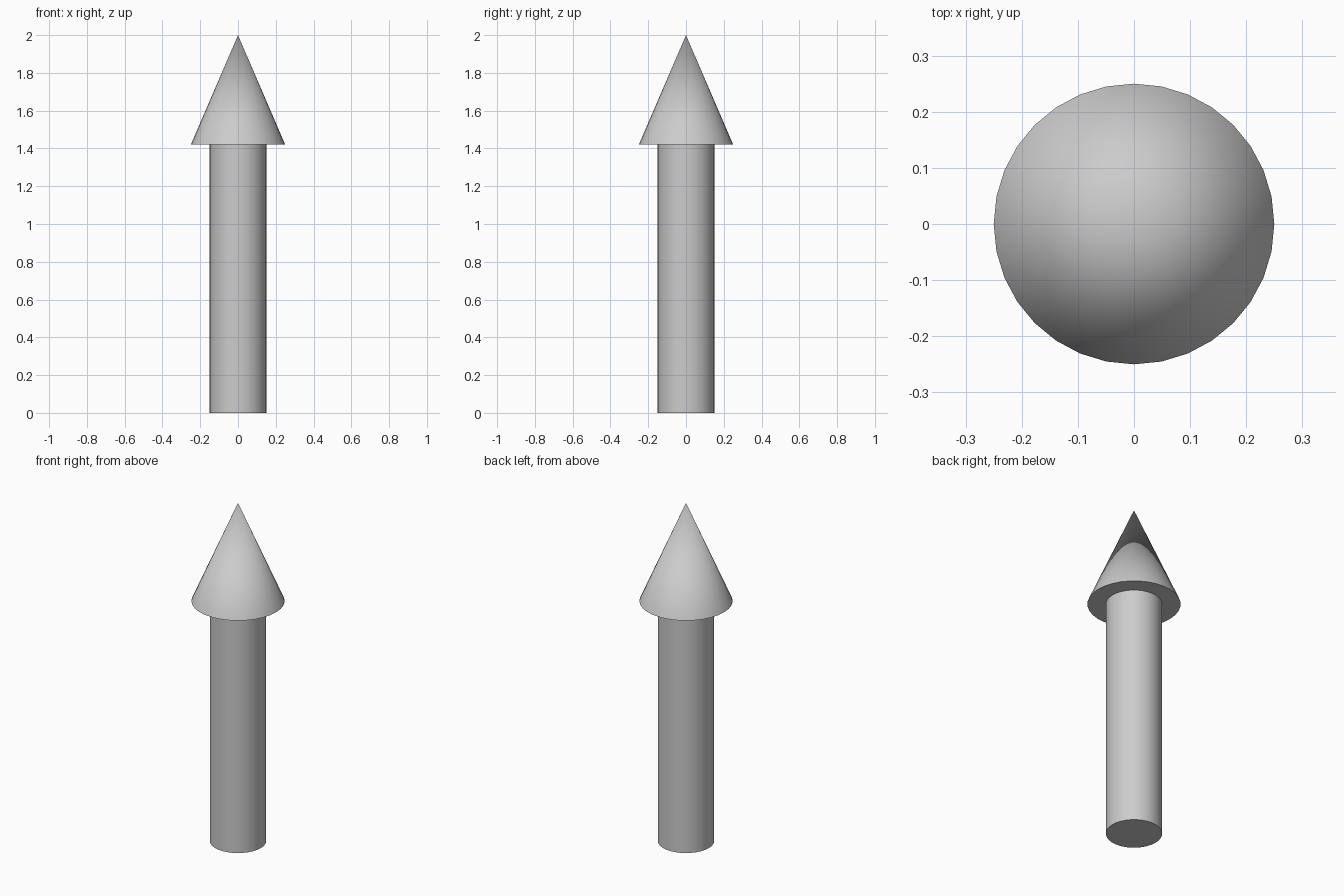
import bpy
from math import radians

if "Cube" in bpy.data.objects:
    bpy.data.objects.remove(bpy.data.objects["Cube"])

SIDES = 32
HEAD_BASE = 1.42
HEIGHT = 2.0


def round_part(name, r_bottom, r_top, z0, z1):
    """Upright cylinder or cone between two heights, smooth with sharp rims."""
    bpy.ops.mesh.primitive_cone_add(
        vertices=SIDES, radius1=r_bottom, radius2=r_top,
        depth=z1 - z0, location=(0, 0, (z0 + z1) / 2))
    obj = bpy.context.object
    obj.name = name
    bpy.ops.object.shade_smooth_by_angle(angle=radians(30))
    return obj


# Straight shaft standing on the ground
round_part("arrow_shaft", 0.151, 0.151, 0.0, HEAD_BASE)

# Pointed head with a flat underside
round_part("arrow_head", 0.25, 0.0, HEAD_BASE, HEIGHT)
